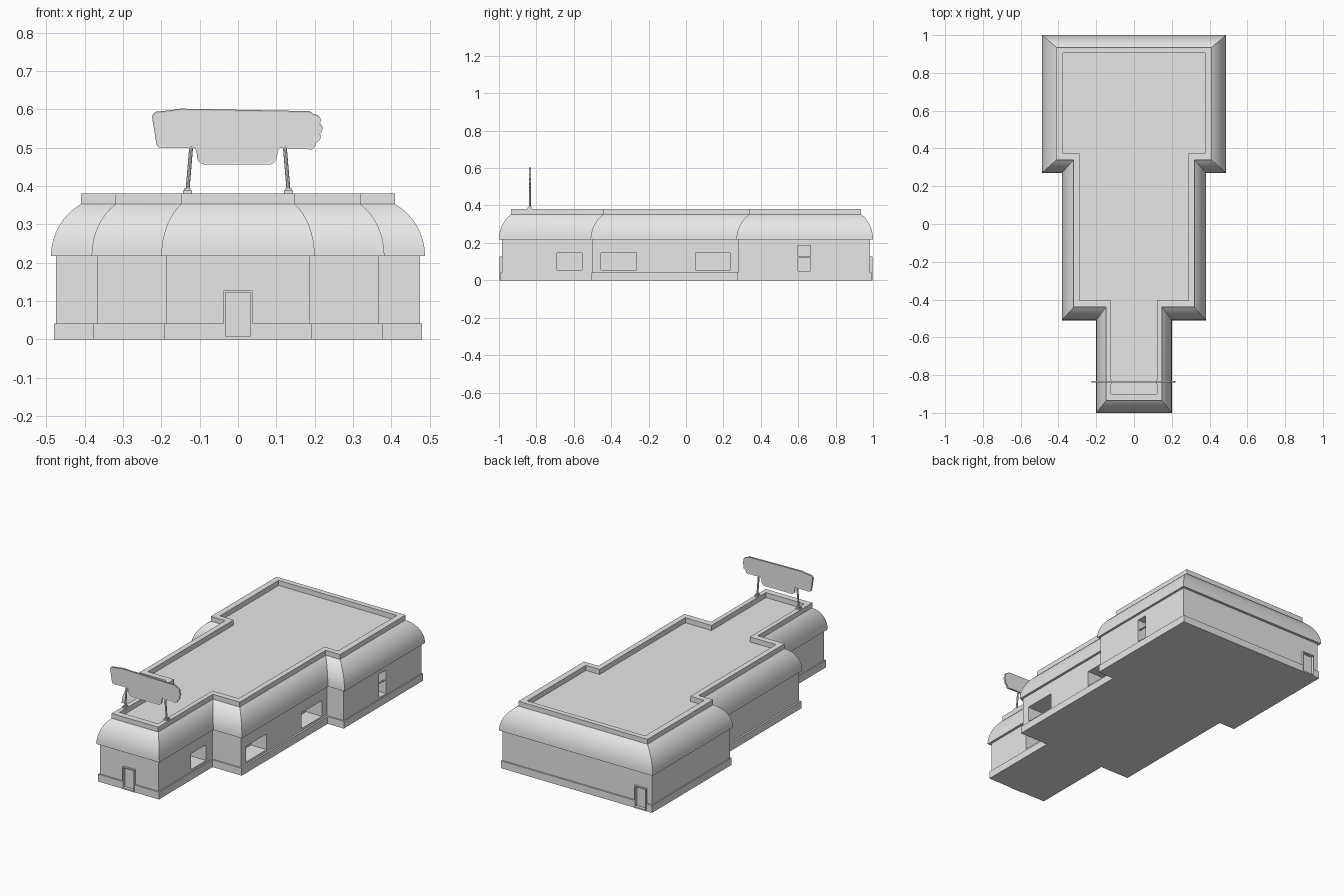
import bpy, bmesh
from math import sin, cos, pi, radians
from mathutils import Vector

default = bpy.data.objects.get("Cube")
if default:
    bpy.data.objects.remove(default, do_unlink=True)

grey = bpy.data.materials.new("plain_grey")
grey.use_nodes = True
grey.diffuse_color = (0.8, 0.8, 0.8, 1)
grey.node_tree.nodes["Principled BSDF"].inputs["Base Color"].default_value = grey.diffuse_color


def finish(name, bm):
    """Turn a bmesh into a named grey object."""
    bmesh.ops.recalc_face_normals(bm, faces=bm.faces)
    mesh = bpy.data.meshes.new(name)
    bm.to_mesh(mesh)
    bm.free()
    mesh.materials.append(grey)
    ob = bpy.data.objects.new(name, mesh)
    bpy.context.collection.objects.link(ob)
    return ob


def add_box(bm, lo, hi):
    lo, hi = Vector(lo), Vector(hi)
    for v in bmesh.ops.create_cube(bm, size=1)["verts"]:
        v.co = (lo + hi) / 2 + v.co * (hi - lo)


def boxes(name, pairs):
    bm = bmesh.new()
    for lo, hi in pairs:
        add_box(bm, lo, hi)
    return finish(name, bm)


def activate(ob):
    bpy.ops.object.select_all(action="DESELECT")
    ob.select_set(True)
    bpy.context.view_layer.objects.active = ob


# Stepped three-part plan: half widths front to back, then the y of each step
def plan(widths, ys):
    side = [(w, y) for w, pair in zip(widths, zip(ys, ys[1:])) for y in pair]
    return side + [(-x, y) for x, y in reversed(side)]


def blend(a, b, t):
    return [(p[0] + (q[0] - p[0]) * t, p[1] + (q[1] - p[1]) * t) for p, q in zip(a, b)]


def loft(name, levels):
    """Skin a stack of plans and cap both ends."""
    bm = bmesh.new()
    rings = [[bm.verts.new((x, y, z)) for x, y in ring] for ring, z in levels]
    for a, b in zip(rings, rings[1:]):
        for i in range(len(a)):
            j = (i + 1) % len(a)
            bm.faces.new((a[i], a[j], b[j], b[i]))
    bm.faces.new(rings[0])
    bm.faces.new(rings[-1])
    return finish(name, bm)


base = plan((.193, .378, .48), (-.993, -.506, .274, .993))
wall = plan((.186, .368, .475), (-.985, -.499, .281, .985))
eave = plan((.2, .382, .488), (-1, -.51, .27, 1))
ridge = plan((.148, .319, .41), (-.935, -.44, .34, .935))
inner = plan((.122, .288, .375), (-.9, -.405, .372, .905))

# Walls with a plinth
walls = loft("walls", [(base, 0), (base, .042), (wall, .042), (wall, .225)])

# Curved roof skirt, parapet and sunken flat roof
EAVE_Z, CURVE_Z, TOP_Z, DECK_Z = .217, .353, .381, .352
SWEEP = radians(60)
levels = []
for i in range(9):
    a = SWEEP * i / 8
    levels.append((blend(eave, ridge, (1 - cos(a)) / (1 - cos(SWEEP))),
                   EAVE_Z + (CURVE_Z - EAVE_Z) * sin(a) / sin(SWEEP)))
roof = loft("roof", levels + [(ridge, TOP_Z), (inner, TOP_Z), (inner, DECK_Z)])
activate(roof)
bpy.ops.object.shade_smooth_by_angle(angle=radians(25))

# Window and door openings: wall x, y range, z range
windows = [(.186, -.69, -.555, .055, .145), (.368, -.455, -.265, .055, .145),
           (.368, .05, .235, .055, .145), (.475, .6, .665, .05, .185)]
doors = [(0, -1), (-.405, 1)]
DOOR_HALF, DOOR_TOP = .033, .122
cuts = [((x - .1, y0, z0), (x + .03, y1, z1)) for x, y0, y1, z0, z1 in windows]
for x, s in doors:
    y0, y1 = sorted((s * .978, s * 1.05))
    cuts.append(((x - DOOR_HALF, y0, .008), (x + DOOR_HALF, y1, DOOR_TOP)))
cutter = boxes("opening_cutter", cuts)
cutter.hide_render = True
cut = walls.modifiers.new("openings", "BOOLEAN")
cut.operation, cut.solver, cut.object = "DIFFERENCE", "EXACT", cutter
activate(walls)
bpy.ops.object.modifier_apply(modifier=cut.name)
bpy.data.objects.remove(cutter, do_unlink=True)

# Crossbar of the tall window
x, y0, y1, z0, z1 = windows[3]
boxes("window_crossbar", [((x - .015, y0, .123), (x - .007, y1, .127))])

# Door frames with threshold
for (x, s), name in zip(doors, ("front_door_frame", "back_door_frame")):
    y0, y1 = sorted((s * .976, s * .996))
    h = DOOR_HALF + .005
    boxes(name, [((x - h, y0, 0), (x - DOOR_HALF, y1, DOOR_TOP + .006)),
                 ((x + DOOR_HALF, y0, 0), (x + h, y1, DOOR_TOP + .006)),
                 ((x - h, y0, DOOR_TOP), (x + h, y1, DOOR_TOP + .006)),
                 ((x - h, y0, 0), (x + h, y1, .008))])

# Sign board: rounded outline with a scalloped right end and a lower tab
SIGN_Y, HALF_T = -.835, .005


def arc(cx, cz, r, start, end, n=5):
    return [(cx + r * cos(radians(start + (end - start) * i / n)),
             cz + r * sin(radians(start + (end - start) * i / n))) for i in range(n + 1)]


outline = arc(-.085, .478, .022, 180, 270) + arc(.08, .478, .022, 270, 360)
outline += [(.103, .49), (.108, .499), (.17, .498)]
for cx, cz, a0, a1 in ((.187, .511, 230, 350), (.2, .529, 280, 390),
                       (.205, .55, 310, 410), (.2, .571, 330, 440), (.182, .58, 30, 100)):
    outline += arc(cx, cz, .016, a0, a1, 4)
outline += [(.1, .597), (0, .599), (-.15, .602), (-.175, .598)]
outline += arc(-.208, .579, .016, 80, 185, 4) + arc(-.2, .512, .013, 190, 270, 4)
outline += [(-.113, .499), (-.108, .49)]

bm = bmesh.new()
front = bm.faces.new([bm.verts.new((x, SIGN_Y - HALF_T, z)) for x, z in outline])
ext = bmesh.ops.extrude_face_region(bm, geom=[front], use_keep_orig=True)
back = next(g for g in ext["geom"] if isinstance(g, bmesh.types.BMFace))
for v in back.verts:
    v.co.y = SIGN_Y + HALF_T
bmesh.ops.recalc_face_normals(bm, faces=bm.faces)
bmesh.ops.inset_individual(bm, faces=[front, back], thickness=.004, depth=-.0015)
finish("sign_board", bm)

# Leaning sign posts on small feet
for side, name in ((-1, "right"), (1, "left")):
    low, high = Vector((side * .132, SIGN_Y, .385)), Vector((side * .122, SIGN_Y, .505))
    axis = high - low
    bm = bmesh.new()
    bmesh.ops.create_cone(bm, cap_ends=True, segments=8, radius1=.005, radius2=.005,
                          depth=axis.length)
    bmesh.ops.rotate(bm, verts=bm.verts, matrix=axis.to_track_quat("Z", "Y").to_matrix())
    bmesh.ops.translate(bm, verts=bm.verts, vec=(low + high) / 2)
    finish(name + "_sign_post", bm)
    x = low.x
    boxes(name + "_sign_foot", [((x - .012, SIGN_Y - .012, .378), (x + .012, SIGN_Y + .012, .388)),
                                ((x - .008, SIGN_Y - .008, .386), (x + .008, SIGN_Y + .008, .395))])
